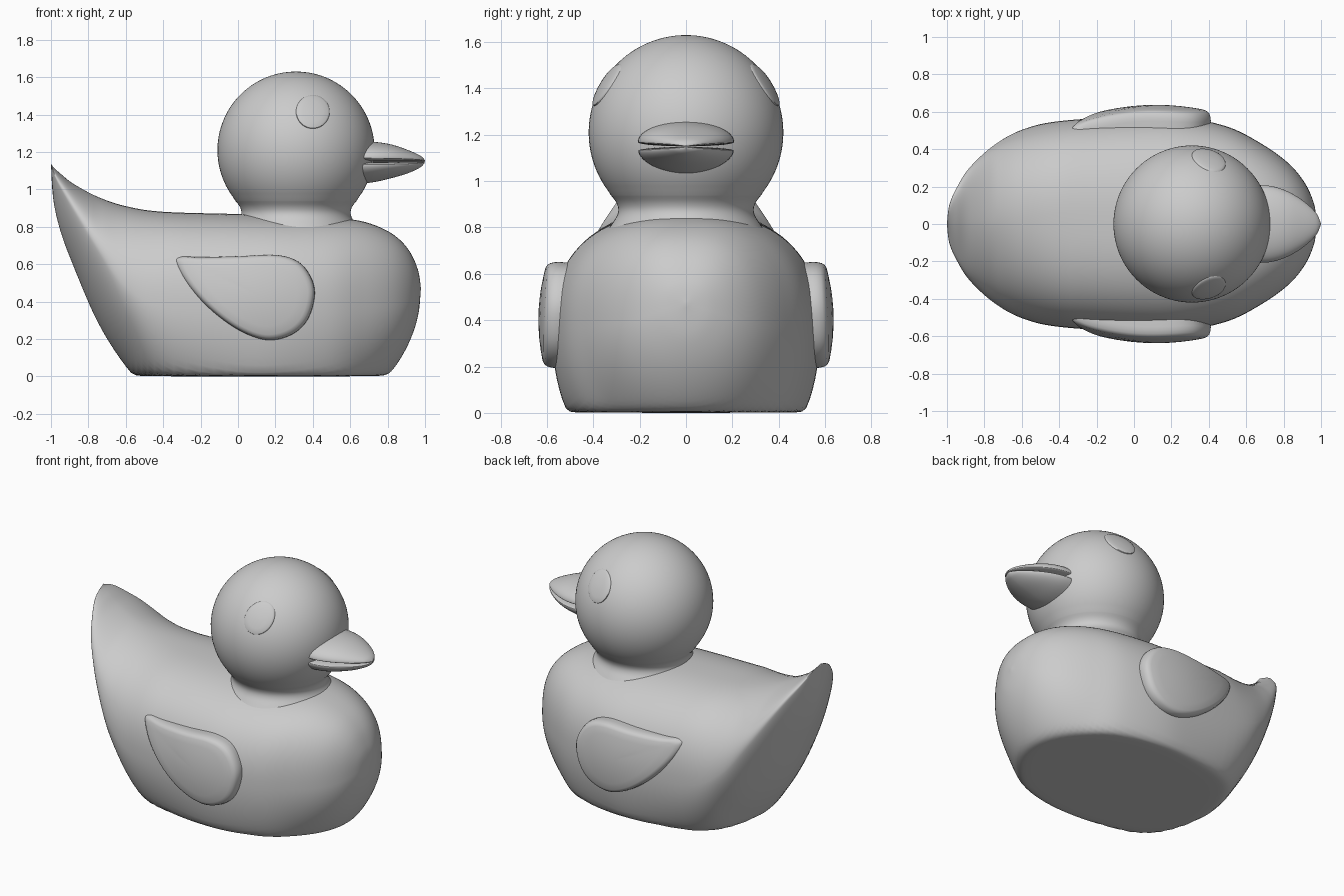
import bpy, bmesh
from math import sin, cos, pi, sqrt, acos, copysign

if "Cube" in bpy.data.objects:
    bpy.data.objects.remove(bpy.data.objects["Cube"])


def spline(rows, steps, closed=False):
    """Catmull-Rom curve through rows of numbers."""
    n, out = len(rows), []
    get = (lambda i: rows[i % n]) if closed else (lambda i: rows[max(0, min(n - 1, i))])
    for i in range(n if closed else n - 1):
        for k in range(steps):
            t = k / steps
            out.append([0.5 * (2 * b + (c - a) * t + (2 * a - 5 * b + 4 * c - d) * t * t
                               + (3 * b - a - 3 * c + d) * t ** 3)
                        for a, b, c, d in zip(get(i - 1), get(i), get(i + 1), get(i + 2))])
    if not closed:
        out.append(list(rows[-1]))
    return out


def skin(name, rings, mirror=False):
    """Bridge a list of equal closed rings, fill both ends, shade smooth."""
    bm = bmesh.new()
    loops = [[bm.verts.new(p) for p in ring] for ring in rings]
    n = len(loops[0])
    for a, b in zip(loops, loops[1:]):
        for i in range(n):
            j = (i + 1) % n
            bm.faces.new((a[i], a[j], b[j], b[i]))
    bm.faces.new(loops[0])
    bm.faces.new(loops[-1])
    bmesh.ops.remove_doubles(bm, verts=bm.verts, dist=0.0002)
    bmesh.ops.recalc_face_normals(bm, faces=bm.faces)
    me = bpy.data.meshes.new(name)
    bm.to_mesh(me)
    bm.free()
    ob = bpy.data.objects.new(name, me)
    bpy.context.collection.objects.link(ob)
    if mirror:
        ob.modifiers.new("mirror", 'MIRROR').use_axis = (False, True, False)
    bpy.ops.object.select_all(action='DESELECT')
    ob.select_set(True)
    bpy.context.view_layer.objects.active = ob
    bpy.ops.object.shade_smooth_by_angle(angle=0.7)
    return ob


def loft(name, rows, top_n, low_n, floor=False, steps=6, seg=96):
    """Rows are x, top z, bottom z, widest z, half width."""
    rings = []
    for x, zt, zb, zm, w in spline(rows, steps):
        ring = []
        for i in range(seg):
            c, s = cos(2 * pi * i / seg), sin(2 * pi * i / seg)
            n = top_n(x) if s > 0 else low_n(x)
            y = w * copysign(abs(c) ** (2 / n), c)
            z = zm + ((zt - zm) if s > 0 else (zb - zm)) * abs(s) ** (2 / n)
            if floor:   # softly flattened base
                z = (z + sqrt(z * z + 0.0009)) / 2
            ring.append((x, y, z))
        rings.append(ring)
    return skin(name, rings)


def patch(name, outline, centre, surface, profile):
    """Raised pad on both sides: profile rows are scale, offset from surface."""
    cx, cz = centre
    rings = []
    for s, off in profile:
        pts = [(cx + (x - cx) * s, cz + (z - cz) * s) for x, z in outline]
        rings.append([(x, -surface(x, z) - off, z) for x, z in pts])
    return skin(name, rings, mirror=True)


# Body with swept-up tail and flat base
tail = lambda x: max(0, min(1, (-0.35 - x) / 0.4))
body = [(-1, 1.14, 1.14, 1.14, 0), (-.988, 1.12, .95, 1.09, .1),
        (-.95, 1.085, .78, 1.01, .19), (-.88, 1.03, .59, .89, .3),
        (-.75, .96, .29, .68, .42), (-.6, .91, .05, .48, .503),
        (-.4, .88, -.2, .37, .55), (0, .868, -.4, .35, .575),
        (.25, .86, -.4, .35, .572), (.5, .85, -.31, .36, .52),
        (.68, .825, -.14, .37, .43), (.82, .765, .02, .38, .33),
        (.91, .68, .17, .4, .225), (.962, .57, .32, .44, .11),
        (.978, .47, .47, .47, 0)]
loft("body", body, lambda x: 2.5 - 0.7 * tail(x), lambda x: 2 - 0.35 * tail(x), floor=True)

# Round head with a pinched neck, turned around its own axis
HX, HZ, R = .31, 1.21, .42
end = acos(-.25 / R)
profile = [(R * sin(end * i / 40), HZ + R * cos(end * i / 40)) for i in range(41)]
profile += spline([(.325, .94), (.302, .91), (.292, .88), (.298, .85), (.32, .815), (.35, .77)], 4)
skin("head", [[(HX + r * cos(2 * pi * i / 96), r * sin(2 * pi * i / 96), z) for i in range(96)]
              for r, z in profile])

# Beak halves meeting at the mouth line
upper = [(.6, 1.26, 1.15, 1.168, .205), (.72, 1.255, 1.15, 1.168, .205),
         (.82, 1.24, 1.15, 1.167, .175), (.91, 1.21, 1.15, 1.164, .12),
         (.975, 1.18, 1.15, 1.16, .057), (1, 1.156, 1.15, 1.153, 0)]
lower = [(.6, 1.148, 1.025, 1.132, .203), (.72, 1.148, 1.038, 1.132, .203),
         (.82, 1.148, 1.06, 1.133, .173), (.91, 1.148, 1.087, 1.136, .118),
         (.975, 1.148, 1.118, 1.14, .055), (.998, 1.148, 1.142, 1.145, 0)]
loft("upper_beak", upper, lambda x: 2, lambda x: 2)
loft("lower_beak", lower, lambda x: 2, lambda x: 1.8)

# Raised teardrop wings
wing = spline([(-.34, .61), (-.31, .642), (-.2, .638), (0, .643), (.2, .65), (.32, .615),
               (.39, .53), (.41, .43), (.37, .3), (.28, .22), (.15, .195), (0, .25),
               (-.15, .36), (-.27, .49)], 6, closed=True)
patch("wings", wing, (.1, .44),
      lambda x, z: .637 - .4 * (x - .12) ** 2 - .6 * (z - .4) ** 2,
      [(.97, -.14), (1, -.05), (.995, -.032), (.975, -.014), (.94, -.004), (.88, 0),
       (.7, 0), (.5, 0), (.3, 0), (.1, 0)])

# Slightly raised round eyes
eye = [(.4 + .09 * cos(2 * pi * i / 48), 1.415 + .09 * sin(2 * pi * i / 48)) for i in range(48)]
patch("eyes", eye, (.4, 1.415),
      lambda x, z: sqrt(R * R - (x - HX) ** 2 - (z - HZ) ** 2),
      [(1, -.02), (1, .002), (.97, .006), (.9, .008), (.6, .008), (.3, .008), (.05, .008)])
